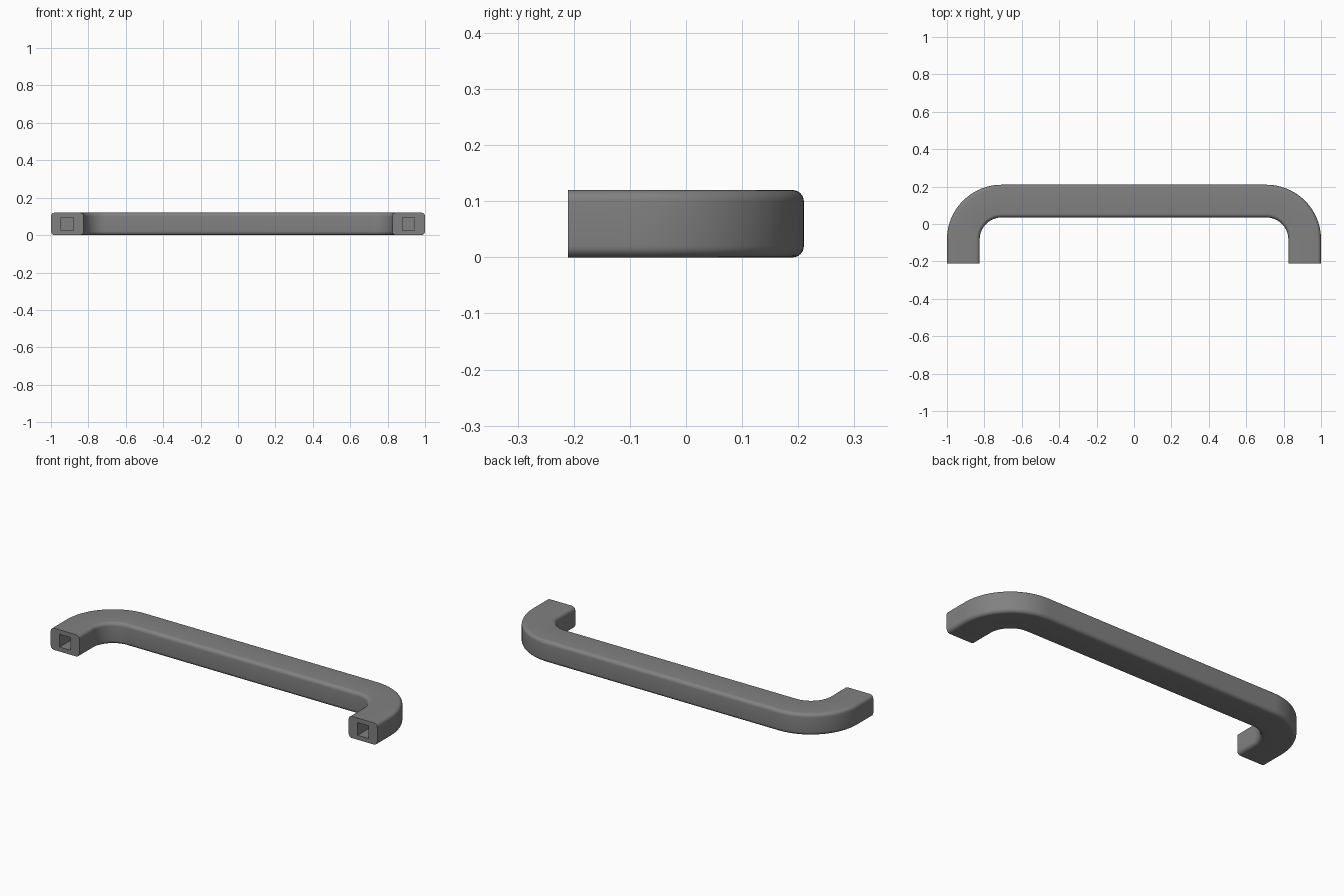
import bpy, bmesh, math
from mathutils import Vector

if "Cube" in bpy.data.objects:
    bpy.data.objects.remove(bpy.data.objects["Cube"], do_unlink=True)

WIDTH, HEIGHT, EDGE = 0.175, 0.12, 0.02
DEPTH = 0.42
BEND = 0.205                      # centre line radius of the two bends
LEG_X = 1 - WIDTH / 2
BEND_X = LEG_X - BEND
BEND_Y = DEPTH / 2 - WIDTH / 2 - BEND

grey = bpy.data.materials.new("satin grey")
grey.use_nodes = True
colour = (0.22, 0.22, 0.22, 1)
grey.diffuse_color = colour
grey.node_tree.nodes["Principled BSDF"].inputs["Base Color"].default_value = colour


def rounded_section(steps=6):
    """Cross-section as (outward, height) pairs."""
    points = []
    for corner, (su, sv) in enumerate([(1, 1), (-1, 1), (-1, -1), (1, -1)]):
        for i in range(steps + 1):
            a = math.pi / 2 * (corner + i / steps)
            points.append((su * (WIDTH / 2 - EDGE) + EDGE * math.cos(a),
                           HEIGHT / 2 + sv * (HEIGHT / 2 - EDGE) + EDGE * math.sin(a)))
    return points


def handle_path(steps=24):
    """Centre points with their outward directions, from right foot to left foot."""
    path = [(Vector((-LEG_X, -DEPTH / 2, 0)), Vector((-1, 0, 0)))]
    for side, start in ((-1, math.pi), (1, math.pi / 2)):
        for i in range(steps + 1):
            a = start - math.pi / 2 * i / steps
            out = Vector((math.cos(a), math.sin(a), 0))
            path.append((Vector((side * BEND_X, BEND_Y, 0)) + out * BEND, out))
    path.append((Vector((LEG_X, -DEPTH / 2, 0)), Vector((1, 0, 0))))
    return path


# Handle: the section swept along the path and capped at both feet
bm = bmesh.new()
rings = [[bm.verts.new(p + out * u + Vector((0, 0, v))) for u, v in rounded_section()]
         for p, out in handle_path()]
for a, b in zip(rings, rings[1:]):
    for i in range(len(a)):
        j = (i + 1) % len(a)
        bm.faces.new((a[i], a[j], b[j], b[i]))
bm.faces.new(rings[0])
bm.faces.new(rings[-1])
bmesh.ops.recalc_face_normals(bm, faces=bm.faces)
mesh = bpy.data.meshes.new("handle")
bm.to_mesh(mesh)
bm.free()
handle = bpy.data.objects.new("handle", mesh)
bpy.context.collection.objects.link(handle)
mesh.materials.append(grey)

# Mounting sockets: a rectangular hole cut into each foot
for side, name in ((-1, "right"), (1, "left")):
    bpy.ops.mesh.primitive_cube_add(size=1, location=(side * LEG_X, -DEPTH / 2, HEIGHT / 2))
    cutter = bpy.context.object
    cutter.name = name + "_socket_cutter"
    cutter.scale = (0.065, 0.3, 0.07)
    cutter.hide_render = True
    cutter.data.materials.append(grey)
    cut = handle.modifiers.new(name + "_socket", "BOOLEAN")
    cut.operation, cut.solver, cut.object = "DIFFERENCE", "EXACT", cutter
    bpy.context.view_layer.objects.active = handle
    bpy.ops.object.modifier_apply(modifier=cut.name)
    bpy.data.objects.remove(cutter, do_unlink=True)

# Smooth the bends and rounded edges, keep the feet crisp
bpy.ops.object.select_all(action="DESELECT")
handle.select_set(True)
bpy.context.view_layer.objects.active = handle
bpy.ops.object.shade_smooth_by_angle(angle=math.radians(30))
